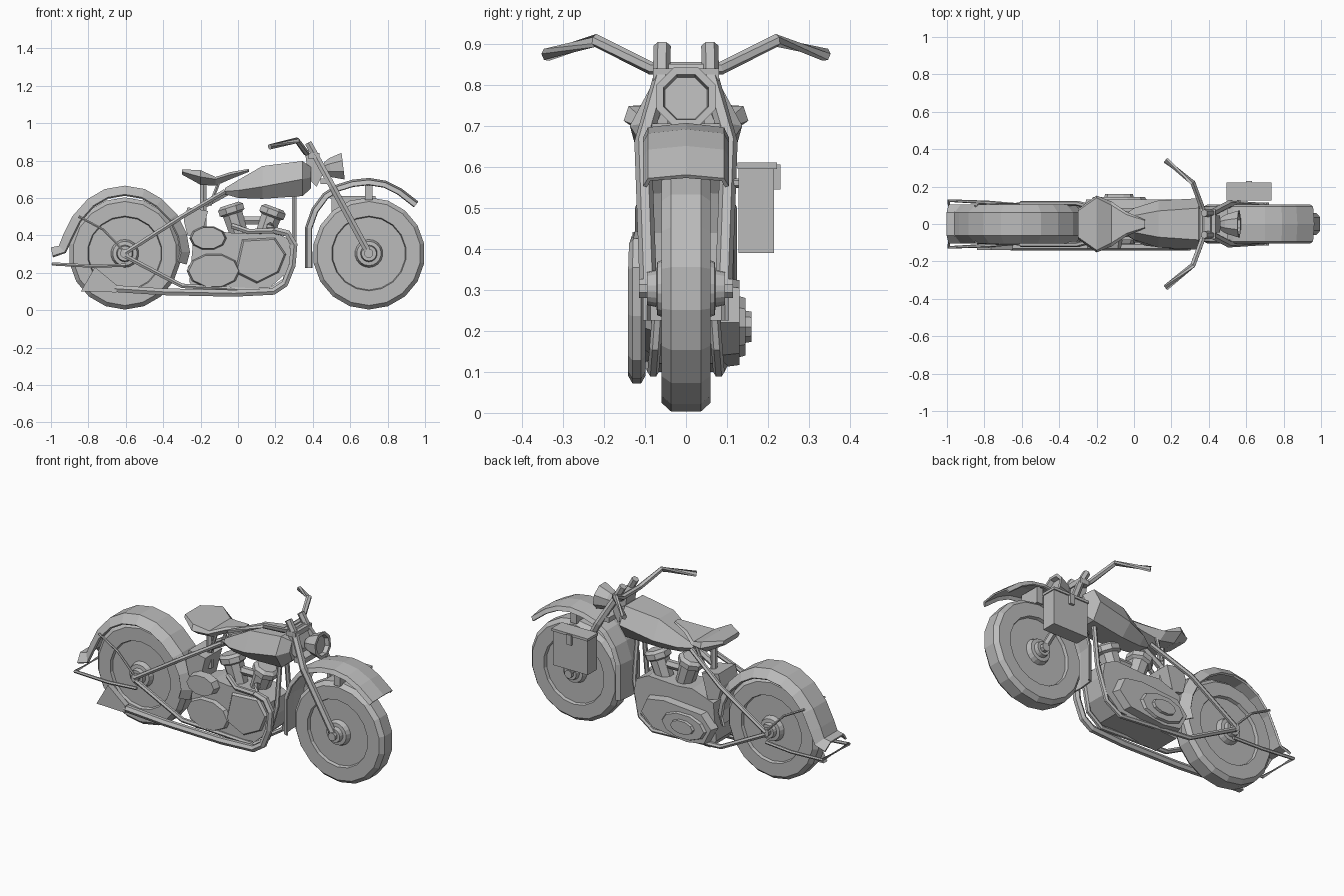
import bpy, bmesh, math
from mathutils import Vector, Matrix

if "Cube" in bpy.data.objects:
    bpy.data.objects.remove(bpy.data.objects["Cube"])

grey = bpy.data.materials.new("plain grey")
grey.diffuse_color = (0.5, 0.5, 0.5, 1)
grey.use_nodes = True
grey.node_tree.nodes["Principled BSDF"].inputs["Base Color"].default_value = grey.diffuse_color


def make(name, rings, closed=True, caps=True, thick=0.0, loop=False):
    """Skin a list of equal-length rings into a mesh object."""
    bm = bmesh.new()
    vs = [[bm.verts.new(p) for p in r] for r in rings]
    n = len(vs[0])
    pairs = list(zip(vs, vs[1:])) + ([(vs[-1], vs[0])] if loop else [])
    for a, b in pairs:
        for i in range(n if closed else n - 1):
            j = (i + 1) % n
            bm.faces.new((a[i], a[j], b[j], b[i]))
    if caps and closed and not loop:
        bm.faces.new(vs[0])
        bm.faces.new(vs[-1])
    bmesh.ops.recalc_face_normals(bm, faces=bm.faces)
    me = bpy.data.meshes.new(name)
    bm.to_mesh(me)
    bm.free()
    me.materials.append(grey)
    ob = bpy.data.objects.new(name, me)
    bpy.context.collection.objects.link(ob)
    if thick:
        m = ob.modifiers.new("thickness", 'SOLIDIFY')
        m.thickness = thick
        m.offset = 0
    return ob


def tube(name, pts, r=0.014, sides=6):
    pts = [Vector(p) for p in pts]
    rings = []
    for i, p in enumerate(pts):
        a = (p - pts[i - 1]).normalized() if i else None
        b = (pts[i + 1] - p).normalized() if i < len(pts) - 1 else None
        t = ((a or b) + (b or a)).normalized()
        up = Vector((0, 1, 0)) if abs(t.y) < 0.75 else Vector((0, 0, 1))
        u = t.cross(up).normalized()
        v = t.cross(u)
        rings.append([p + r * (math.cos(k) * u + math.sin(k) * v)
                      for k in (math.tau * (s + .5) / sides for s in range(sides))])
    return make(name, rings)


def both(name, pts, r=0.014):
    for side, s in (("left", 1), ("right", -1)):
        tube(f"{side}_{name}", [(x, s * y, z) for x, y, z in pts], r)


def lathe(name, prof, base, axis, sides, loop=False):
    """Revolve (radius, height) pairs around an axis through base."""
    q = Vector((0, 0, 1)).rotation_difference(Vector(axis))
    rings = [[Vector(base) + q @ Vector((r * math.cos(k), r * math.sin(k), h))
              for k in (math.tau * (i + .5) / sides for i in range(sides))] for r, h in prof]
    return make(name, rings, loop=loop)


def slab(name, outline, y0, y1, inset=0.0):
    """Extrude an x,z outline in y; the y1 end shrinks toward its middle."""
    cx = sum(p[0] for p in outline) / len(outline)
    cz = sum(p[1] for p in outline) / len(outline)
    k = 1 - inset
    return make(name, [[(x, y0, z) for x, z in outline],
                       [(cx + (x - cx) * k, y1, cz + (z - cz) * k) for x, z in outline]])


def box(name, lo, hi):
    return slab(name, [(lo[0], lo[2]), (hi[0], lo[2]), (hi[0], hi[2]), (lo[0], hi[2])], lo[1], hi[1])


def loft(name, sections):
    """Six-sided sections: x, (z, half width) for bottom, middle and top."""
    return make(name, [[(x, -wb, zb), (x, -wm, zm), (x, -wt, zt), (x, wt, zt), (x, wm, zm), (x, wb, zb)]
                       for x, (zb, wb), (zm, wm), (zt, wt) in sections])


def fender(name, path, section, thick):
    """Sweep a (y, inward depth) section along an x,z path."""
    rings = []
    for i, (x, z) in enumerate(path):
        a, b = path[max(i - 1, 0)], path[min(i + 1, len(path) - 1)]
        d = Vector((b[0] - a[0], b[1] - a[1])).normalized()
        n = Vector((d.y, -d.x))  # points into the wheel for a left-to-right path
        rings.append([(x + n.x * h, y, z + n.y * h) for y, h in section])
    return make(name, rings, closed=False, thick=thick)


# Wheels with stepped disc and hub
for nm, x in (("front", 0.70), ("rear", -0.605)):
    half = [(0.3, 0.036), (0.278, 0.06), (0.2, 0.06), (0.195, 0.042), (0.075, 0.042),
            (0.065, 0.07), (0.045, 0.072), (0.04, 0.095)]
    prof = [(r, -h) for r, h in reversed(half)] + half
    lathe(nm + "_wheel", prof, (x, 0, 0.303), (0, 1, 0), 18)
    lathe(nm + "_axle", [(0.025, -0.115), (0.025, 0.115)], (x, 0, 0.303), (0, 1, 0), 8)

# Fenders
fender("rear_fender", [(-1.0, .33), (-.955, .34), (-.93, .40), (-.88, .50), (-.80, .59), (-.71, .642),
                       (-.605, .66), (-.5, .642), (-.41, .59), (-.33, .51), (-.28, .41), (-.262, .31), (-.28, .245)],
       [(-.1, .045), (-.06, 0), (.06, 0), (.1, .045)], 0.012)
fender("front_fender", [(.365, .225), (.365, .44), (.40, .54), (.46, .62), (.53, .665), (.61, .69),
                        (.70, .70), (.79, .685), (.87, .645), (.96, .575)],
       [(-.1, .03), (-.09, .008), (0, -.002), (.09, .008), (.1, .03)], 0.01)
box("front_fender_bracket", (.68, -.065, .59), (.72, .065, .685))

# Fork, head, handlebar
both("fork_leg", [(.375, .058, .895), (.42, .06, .815), (.505, .105, .66), (.70, .092, .303)], 0.021)
slab("steering_head", [(.36, .83), (.41, .85), (.46, .74), (.42, .66), (.38, .7)], -.045, .045)
box("fork_clamp", (.375, -.08, .81), (.435, .08, .84))
box("lower_fork_clamp", (.44, -.1, .675), (.5, .1, .705))
bar = [(.17, .34, .873), (.315, .22, .908), (.365, .085, .84)]
tube("handlebar", bar + [(x, -y, z) for x, y, z in reversed(bar)], 0.016)

# Headlight with recessed lens
lathe("headlight", [(.035, 0), (.055, .03), (.078, .1), (.06, .1), (.055, .075)],
      (.463, 0, .758), Vector((1, 0, .12)).normalized(), 8)

# Fuel tank
loft("fuel_tank", [(-.07, (.62, .03), (.635, .036), (.652, .025)),
                   (0.0, (.6, .045), (.64, .085), (.695, .045)),
                   (.13, (.595, .06), (.66, .126), (.77, .07)),
                   (.345, (.61, .08), (.70, .137), (.797, .085)),
                   (.39, (.65, .045), (.71, .07), (.765, .045))])

# Saddle
loft("seat", [(-.3, (.725, .06), (.74, .08), (.753, .07)),
              (-.2, (.67, .09), (.712, .152), (.748, .14)),
              (-.12, (.665, .07), (.70, .12), (.712, .1)),
              (-.04, (.70, .04), (.725, .065), (.738, .05)),
              (.06, (.74, .015), (.748, .022), (.756, .018))])
tube("seat_post", [(-.185, 0, .44), (-.185, 0, .69)], 0.02)
both("seat_spring", [(-.15, .05, .56), (-.1, .06, .69)], 0.01)

# Frame tubes
tube("top_tube", [(-.185, 0, .56), (-.05, 0, .635), (.4, 0, .72)], 0.02)
both("upper_rear_stay", [(-.605, .11, .305), (-.3, .11, .5), (-.07, .05, .635)])
both("lower_rear_stay", [(-.605, .105, .29), (-.3, .095, .13), (.16, .08, .1), (.25, .075, .16),
                         (.30, .06, .36), (.30, .03, .62)])
stand = [(-.6, .1, .24), (-.78, .115, .235), (-.99, .125, .247)]
tube("rear_stand", stand + [(x, -y, z) for x, y, z in reversed(stand)], 0.01)
both("fender_stay", [(-.605, .105, .31), (-.72, .105, .43), (-.85, .098, .50)], 0.007)

# Crankcase with raised side covers
slab("crankcase", [(-.26, .15), (-.22, .1), (.17, .12), (.26, .2), (.285, .3), (.27, .38),
                   (.19, .42), (.0, .41), (-.1, .42), (-.24, .37)], -.085, .085)


def oval(cx, cz, rx, rz, n=10):
    return [(cx + rx * math.cos(math.tau * i / n), cz + rz * math.sin(math.tau * i / n)) for i in range(n)]


slab("right_lower_cover", oval(-.13, .21, .145, .095), -.08, -.108, .08)
slab("right_gearbox_cover", oval(-.16, .385, .1, .065), -.08, -.13, .1)
slab("right_timing_cover", [(-.02, .2), (.1, .14), (.22, .2), (.26, .3), (.2, .39), (.02, .38)], -.08, -.1, .1)
slab("primary_cover", [(-.27, .23), (-.22, .13), (-.1, .11), (.14, .14), (.22, .22), (.18, .31),
                       (.06, .33), (-.2, .31)], .08, .13, .06)
slab("clutch_cover", oval(-.08, .21, .15, .08), .125, .145, .08)
slab("clutch_cap", oval(-.08, .21, .08, .042), .14, .16, .08)

# Cylinders in a vee, with head caps and intake
for nm, a, b in (("rear", (.02, .36), (-.045, .565)), ("front", (.125, .36), (.195, .55))):
    ax = Vector((b[0] - a[0], 0, b[1] - a[1]))
    L = ax.length
    lathe(nm + "_cylinder", [(.05, 0), (.058, L - .055), (.075, L - .045), (.075, L - .015), (.055, L)],
          (a[0], 0, a[1]), ax.normalized(), 8)
tube("intake", [(.0, 0, .48), (.15, 0, .48)], 0.025)
slab("oil_tank", [(-.27, .4), (-.2, .38), (-.16, .53), (-.27, .55), (-.29, .48)], -.08, .08)

# Exhaust pipes and fishtail
tube("exhaust_pipe", [(.17, -.06, .45), (.2, -.115, .425), (.265, -.118, .41), (.3, -.12, .35), (.29, -.12, .24),
                      (.25, -.12, .14), (.19, -.12, .1), (-.02, -.12, .09), (-.4, -.12, .098), (-.66, -.12, .115)],
     0.021)
tube("rear_exhaust_branch", [(-.03, -.05, .45), (.06, -.1, .42), (.2, -.115, .425)], 0.016)
slab("fishtail", [(-.65, .095), (-.65, .135), (-.765, .23), (-.84, .1)], -.138, -.102)

# Side pouch with flap and strap
box("pouch", (.5, .128, .39), (.73, .215, .6))
box("pouch_flap", (.495, .125, .595), (.735, .222, .61))
box("pouch_strap", (.6, .21, .545), (.63, .23, .605))
tube("pouch_bracket", [(.56, .09, .56), (.56, .135, .56)], 0.012)
